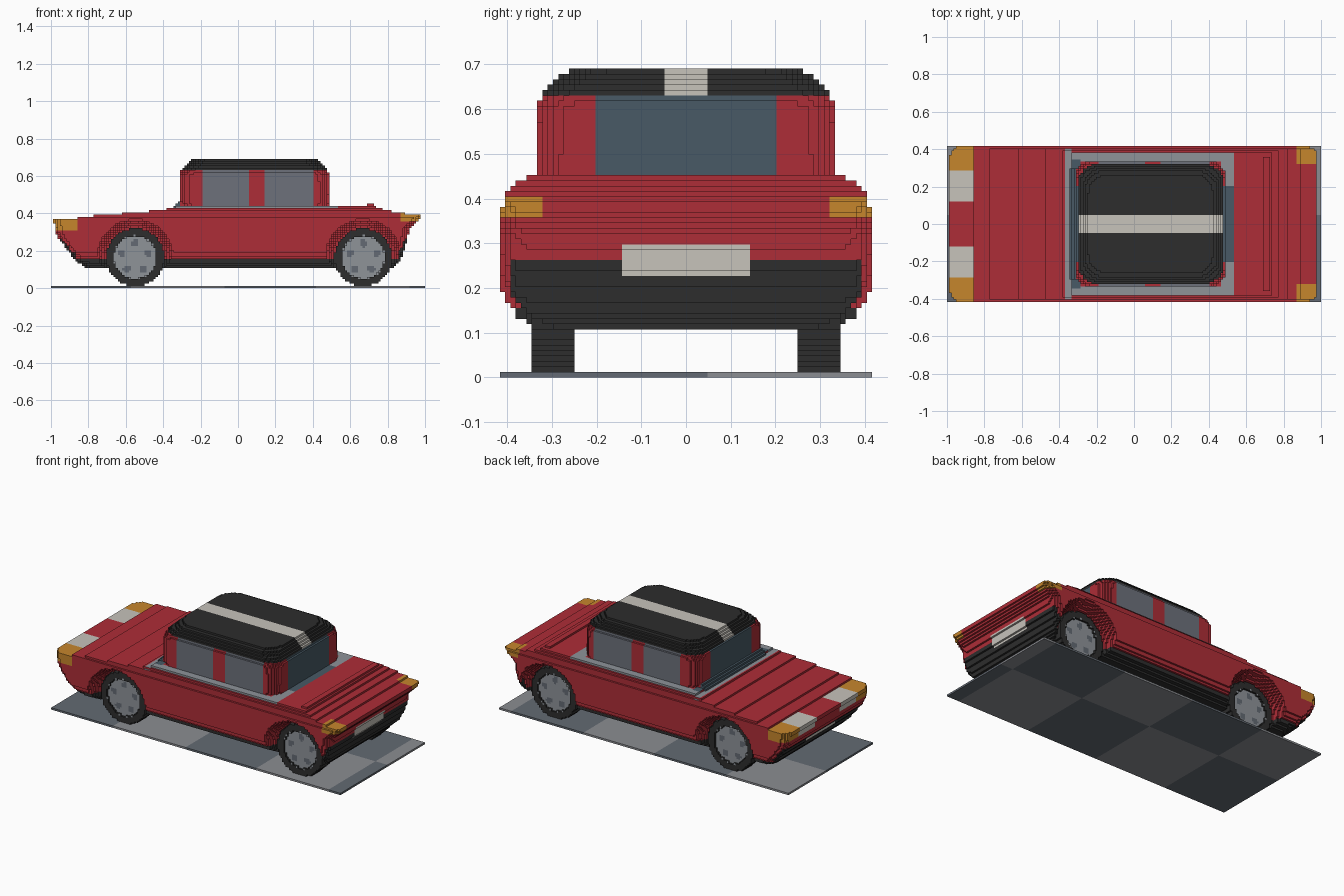
import bpy, math
from bpy import data

cube = data.objects.get("Cube")
if cube:
    data.objects.remove(cube, do_unlink=True)

V = 2 / 168                      # edge length of one block
ORIGIN = (-1.0, -35 * V, 0.0)
COUNT = (168, 70, 58)


# Flat colours
def material(name, rgb):
    lin = [((c / 255 + 0.055) / 1.055) ** 2.4 for c in rgb] + [1.0]
    m = data.materials.new(name)
    m.use_nodes = True
    m.diffuse_color = lin
    bsdf = next(n for n in m.node_tree.nodes if n.type == 'BSDF_PRINCIPLED')
    bsdf.inputs["Base Color"].default_value = lin
    bsdf.inputs["Roughness"].default_value = 0.8
    return m


RED, BLACK, WHITE, ORANGE, SIDE_GLASS, END_GLASS, TRIM, PALE, SLATE = range(9)
MATS = [material(n, c) for n, c in (
    ("red paint", (174, 45, 55)), ("black", (45, 45, 45)), ("off white", (199, 195, 187)),
    ("orange lamp", (198, 134, 44)), ("grey side glass", (109, 113, 123)),
    ("blue end glass", (72, 90, 102)), ("trim grey", (142, 147, 153)),
    ("pale paving", (139, 141, 146)), ("slate paving", (99, 106, 115)))]


def lerp(points, t):
    """Piecewise linear profile lookup."""
    if t <= points[0][0]:
        return points[0][1]
    for (a, u), (b, w) in zip(points, points[1:]):
        if t <= b:
            return u + (w - u) * (t - a) / (b - a)
    return points[-1][1]


def in_slab(x, y, x0, x1, half, r):
    """Rounded rectangle test in plan."""
    e = min(x - x0, x1 - x)
    if e < 0:
        return False
    if e < r:
        half -= r - math.sqrt(r * r - (r - e) ** 2)
    return abs(y) <= half


def centre(c):
    return [ORIGIN[a] + (c[a] + 0.5) * V for a in range(3)]


def block_part(name, lo, hi, solid, paint):
    """Build a stepped shell of the solid, merging faces into long strips."""
    rng = [range(max(0, int((lo[a] - ORIGIN[a]) / V)),
                 min(COUNT[a], int((hi[a] - ORIGIN[a]) / V) + 1)) for a in range(3)]
    cells = {(i, j, k) for k in rng[2] for i in rng[0] for j in rng[1]
             if solid(*centre((i, j, k)))}
    verts, faces, mats, index = [], [], [], {}

    def vert(p):
        if p not in index:
            index[p] = len(verts)
            verts.append([ORIGIN[a] + p[a] * V for a in range(3)])
        return index[p]

    for axis, run, side in ((0, 1, 2), (1, 0, 2), (2, 0, 1)):
        for sign in (-1, 1):
            shown = {}
            for c in cells:
                n = list(c)
                n[axis] += sign
                if tuple(n) not in cells:
                    shown[c] = paint(*centre(c), axis)
            for c, m in shown.items():
                q = list(c)
                q[run] -= 1
                if shown.get(tuple(q)) == m:
                    continue                      # already inside a strip
                q = list(c)
                while shown.get(tuple(q)) == m:
                    q[run] += 1
                quad = []
                for r, s in ((c[run], 0), (q[run], 0), (q[run], 1), (c[run], 1)):
                    p = [0, 0, 0]
                    p[axis] = c[axis] + (sign > 0)
                    p[run], p[side] = r, c[side] + s
                    quad.append(vert(tuple(p)))
                if (axis == 1) != (sign < 0):
                    quad.reverse()
                faces.append(quad)
                mats.append(m)
    mesh = data.meshes.new(name)
    mesh.from_pydata(verts, [], faces)
    used = sorted(set(mats))
    for m in used:
        mesh.materials.append(MATS[m])
    for poly, m in zip(mesh.polygons, mats):
        poly.material_index = used.index(m)
    ob = data.objects.new(name, mesh)
    bpy.context.collection.objects.link(ob)
    return ob


# Body: side outline, end outlines and cross-section
TOP = [(-.985, .365), (-.88, .37), (-.8, .385), (-.6, .40), (-.4, .418), (-.33, .435),
       (.66, .438), (.70, .45), (.725, .455), (.74, .435), (.80, .415), (.88, .40), (.99, .385)]
FRONT = [(.11, -.82), (.15, -.87), (.20, -.91), (.26, -.955), (.30, -.975), (.36, -.985)]
REAR = [(.11, .83), (.15, .87), (.25, .905), (.32, .915), (.35, .95), (.385, .99)]
HALF = [(.11, .33), (.13, .37), (.16, .395), (.20, .417), (.36, .417), (.41, .405),
        (.44, .375), (.455, .34)]
WHEEL_X, WHEEL_Z, WHEEL_R = (-.55, .67), .165, .155


def body_solid(x, y, z):
    if z < .107 or z > lerp(TOP, x):
        return False
    if not in_slab(x, y, lerp(FRONT, z), lerp(REAR, z), lerp(HALF, z), .06):
        return False
    flare = WHEEL_R + .006 + .4 * max(0, abs(y) - .31)    # flared wheel arches
    return abs(y) < .24 or all(math.hypot(x - w, z - WHEEL_Z) > flare for w in WHEEL_X)


def body_paint(x, y, z, axis):
    ay = abs(y)
    if x < -.86 and z > .305 and ay > .115:               # front lamps
        return ORANGE if ay > .28 else WHITE
    if x > .87 and z > .352 and ay > .325:                # rear lamps
        return ORANGE
    if ay < .14 and ((x > .85 and .222 < z < .295) or (x < -.85 and .20 < z < .25)):
        return WHITE                                      # number plates
    if z < .15 or (z < .258 and ay < .395 and (x < -.87 or x > .86)):
        return BLACK                                      # sills and bumpers
    if z > .41 and -.375 < x < .53:                       # window surround
        if x < -.33:
            return TRIM if axis == 2 and ay < .4 else RED
        if axis == 2 and ay < .34 and (x < -.28 or x > .47):
            return TRIM if x > .47 and ay > .2 else END_GLASS
        if .33 < ay < .385 and z > .425:
            return TRIM
    return RED


block_part("car_body", (-1, -.42, .1), (.999, .42, .47), body_solid, body_paint)


# Cabin: rounded box with pillars and glass
CABIN_HALF = [(.43, .325), (.455, .335), (.60, .335), (.635, .322)]
CABIN_FRONT = [(.43, -.315), (.60, -.315), (.635, -.30)]
CABIN_REAR = [(.43, .49), (.60, .488), (.635, .475)]


def cabin_solid(x, y, z):
    if z < .43 or z > .632:
        return False
    cowl = z < .465 and abs(y) < .3 and -.315 - (.465 - z) < x < 0
    return cowl or in_slab(x, y, lerp(CABIN_FRONT, z), lerp(CABIN_REAR, z),
                           lerp(CABIN_HALF, z), .09)


def cabin_paint(x, y, z, axis):
    if abs(y) < .2 and (x < -.2 or x > .4):
        return END_GLASS
    if x < -.315:
        return END_GLASS
    if -.19 < x < .06 or .14 < x < .40:
        return SIDE_GLASS
    return RED


block_part("cabin", (-.38, -.36, .42), (.52, .36, .64), cabin_solid, cabin_paint)


# Roof: domed black cap with a centre stripe
ROOF_INSET = [(.63, 0), (.645, .012), (.66, .03), (.675, .045), (.69, .07)]


def roof_solid(x, y, z):
    d = lerp(ROOF_INSET, z)
    return z > .632 and in_slab(x, y, -.305 + d, .485 - d, .325 - d, .10)


block_part("roof", (-.33, -.35, .62), (.51, .35, .70), roof_solid,
           lambda x, y, z, axis: WHITE if abs(y) < .047 else BLACK)


# Wheels: tyre with a lighter spotted rim
def add_wheel(name, wx, side):
    def solid(x, y, z):
        r = math.hypot(x - wx, z - WHEEL_Z)
        return .25 < y * side < .350 and r < WHEEL_R and not (y * side > .338 and r < .113)

    def paint(x, y, z, axis):
        dx, dz = x - wx, z - WHEEL_Z
        if axis != 1 or math.hypot(dx, dz) > .115 or y * side < .3:
            return BLACK
        for n in range(5):                                # rim holes
            a = math.pi / 2 + n * math.tau / 5
            if math.hypot(dx - .075 * math.cos(a), dz - .075 * math.sin(a)) < .02:
                return SLATE
        return TRIM

    block_part(name, (wx - .18, min(.24 * side, .36 * side), 0),
               (wx + .18, max(.24 * side, .36 * side), .34), solid, paint)


for end, wx in zip(("front", "rear"), WHEEL_X):
    for label, side in (("right", -1), ("left", 1)):
        add_wheel(f"{end}_{label}_wheel", wx, side)


# Ground plate with chequered paving
def paving(x, y, z, axis):
    column = math.floor((x + 1.07) / .497)
    return PALE if (column + (y > .045)) % 2 else SLATE


block_part("ground_plate", (-1, -.42, 0), (1, .42, V * .5), lambda x, y, z: z < V, paving)
